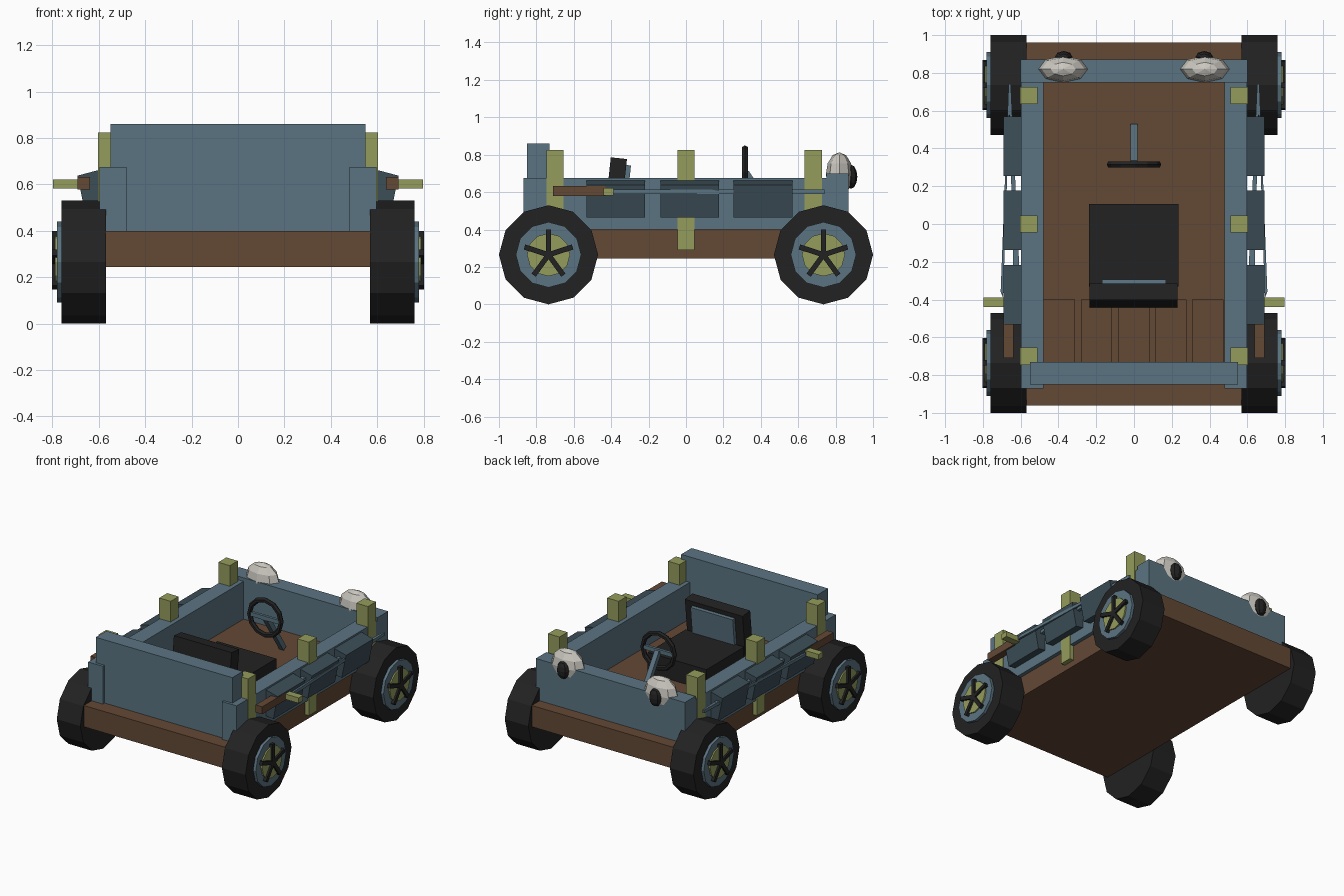
import bpy, bmesh, math
from mathutils import Vector, Matrix

if "Cube" in bpy.data.objects:
    bpy.data.objects.remove(bpy.data.objects["Cube"])


def mat(name, hexa):
    m = bpy.data.materials.new(name)
    c = [int(hexa[i:i + 2], 16) / 255 for i in (0, 2, 4)]
    lin = [v / 12.92 if v <= 0.04045 else ((v + 0.055) / 1.055) ** 2.4 for v in c]
    m.diffuse_color = (*lin, 1)
    m.use_nodes = True
    m.node_tree.nodes["Principled BSDF"].inputs["Base Color"].default_value = m.diffuse_color
    return m


BLUE = mat("slate_blue", "5b7482")
DARK = mat("dark_slate", "3c4e57")
BROWN = mat("wood_brown", "634835")
OLIVE = mat("olive", "959c5c")
BLACK = mat("black", "222222")
WHITE = mat("light_grey", "cbc8c0")


def finish(name, bm, m):
    bmesh.ops.recalc_face_normals(bm, faces=bm.faces[:])
    me = bpy.data.meshes.new(name)
    bm.to_mesh(me)
    bm.free()
    me.materials.append(m)
    o = bpy.data.objects.new(name, me)
    bpy.context.collection.objects.link(o)
    return o


def box(name, x, y, z, m, matrix=None):
    """Box from (min, max) ranges, optionally transformed."""
    bm = bmesh.new()
    bmesh.ops.create_cube(bm, size=1)
    for v in bm.verts:
        v.co = Vector([(r[0] + r[1]) / 2 + c * (r[1] - r[0]) for r, c in zip((x, y, z), v.co)])
    if matrix:
        bm.transform(matrix)
    return finish(name, bm, m)


def prism(name, pts, lo, hi, place, m):
    """Extrude a 2D outline; place(a, b, h) maps it to 3D."""
    bm = bmesh.new()
    a = [bm.verts.new(place(p[0], p[1], lo)) for p in pts]
    b = [bm.verts.new(place(p[0], p[1], hi)) for p in pts]
    bm.faces.new(a)
    bm.faces.new(b)
    for i in range(len(pts)):
        j = (i + 1) % len(pts)
        bm.faces.new((a[i], a[j], b[j], b[i]))
    return finish(name, bm, m)


def disc(name, s, y, r, x0, x1, n, m):
    """Cylinder along x for wheel parts."""
    pts = [(r * math.cos(2 * math.pi * i / n), r * math.sin(2 * math.pi * i / n)) for i in range(n)]
    return prism(name, pts, x0, x1, lambda a, b, h: (s * h, y + a, 0.265 + b), m)


def ball(name, loc, size, m, seg=8, rings=6):
    bm = bmesh.new()
    bmesh.ops.create_uvsphere(bm, u_segments=seg, v_segments=rings, radius=1)
    bm.transform(Matrix.Translation(loc) @ Matrix.Diagonal((*size, 1)))
    return finish(name, bm, m)


# Chassis and body walls
box("chassis", (-0.57, 0.57), (-0.96, 0.96), (0.245, 0.40), BROWN)
box("front_panel", (-0.55, 0.55), (-0.85, -0.73), (0.40, 0.86), BLUE)
box("back_wall", (-0.60, 0.60), (0.75, 0.87), (0.40, 0.70), BLUE)

# Floor planks
for i in range(5):
    c = -0.395 + i * 0.1965
    box("floor_plank", (c - 0.083, c + 0.083), (-0.73, -0.40), (0.39, 0.415), BROWN)

for s in (-1, 1):
    def sx(a, b, s=s):
        return tuple(sorted((s * a, s * b)))

    box("side_wall", sx(0.48, 0.598), (-0.87, 0.86), (0.40, 0.675), BLUE)

    # Posts
    for y in (-0.70, 0.0, 0.68):
        box("post", sx(0.51, 0.603), (y - 0.046, y + 0.046), (0.29, 0.825), OLIVE)

    # Slanted side panels
    for y in (-0.375, 0.02, 0.412):
        prism("side_panel", [(0.59, 0.665), (0.692, 0.638), (0.657, 0.465), (0.59, 0.475)],
              y - 0.157, y + 0.157, lambda a, b, h, s=s: (s * a, h, b), DARK)

    # Stowed sword: grip, guard and two blade edges
    box("sword_grip", sx(0.638, 0.692), (-0.71, -0.43), (0.578, 0.632), BROWN)
    box("sword_guard", sx(0.54, 0.797), (-0.44, -0.388), (0.583, 0.622), OLIVE)
    for pts in ([(0.693, -0.39), (0.706, -0.36), (0.664, 0.74), (0.655, 0.74)],
                [(0.60, -0.39), (0.636, -0.39), (0.662, 0.74), (0.652, 0.74)]):
        prism("sword_blade_edge", pts, 0.59, 0.613, lambda a, b, h, s=s: (s * a, b, h), BLUE)

    # Wheels
    for y in (-0.735, 0.735):
        disc("tire", s, y, 0.265, 0.57, 0.76, 12, BLACK)
        disc("rim", s, y, 0.175, 0.70, 0.78, 12, BLUE)
        disc("hub", s, y, 0.115, 0.72, 0.79, 12, OLIVE)
        for k in range(5):
            mx = Matrix.Translation((0, y, 0.265)) @ Matrix.Rotation(k * math.tau / 5, 4, 'X')
            box("wheel_spoke", sx(0.76, 0.803), (-0.014, 0.014), (0, 0.135), BLACK, mx)

    # Headlight eyes
    ball("headlight", (s * 0.375, 0.82, 0.695), (0.132, 0.072, 0.118), WHITE)
    ball("headlight_pupil", (s * 0.372, 0.883, 0.682), (0.047, 0.033, 0.064), BLACK)

# Seat
box("seat_cushion", (-0.238, 0.235), (-0.33, 0.105), (0.40, 0.55), BLACK)
tilt = Matrix.Translation((0, -0.38, 0.50)) @ Matrix.Rotation(math.radians(-6), 4, 'X')
box("seat_back", (-0.235, 0.23), (-0.052, 0.035), (-0.10, 0.282), BLACK, tilt)
box("seat_back_pad", (-0.17, 0.17), (0.03, 0.06), (0.0, 0.25), BLUE, tilt)

# Steering wheel ring, crossbar and column
bpy.ops.mesh.primitive_torus_add(major_segments=12, minor_segments=6, major_radius=0.127,
                                 minor_radius=0.018, location=(0, 0.315, 0.705),
                                 rotation=(math.pi / 2, 0, 0))
ring = bpy.context.object
ring.name = "steering_wheel"
ring.data.materials.append(BLACK)
box("steering_crossbar", (-0.12, 0.12), (0.305, 0.325), (0.69, 0.72), BLUE)
a, b = Vector((0, 0.32, 0.705)), Vector((0, 0.515, 0.41))
q = (b - a).to_track_quat('Z', 'Y').to_matrix().to_4x4()
box("steering_column", (-0.018, 0.018), (-0.018, 0.018), (0, (b - a).length), BLUE,
    Matrix.Translation(a) @ q)
